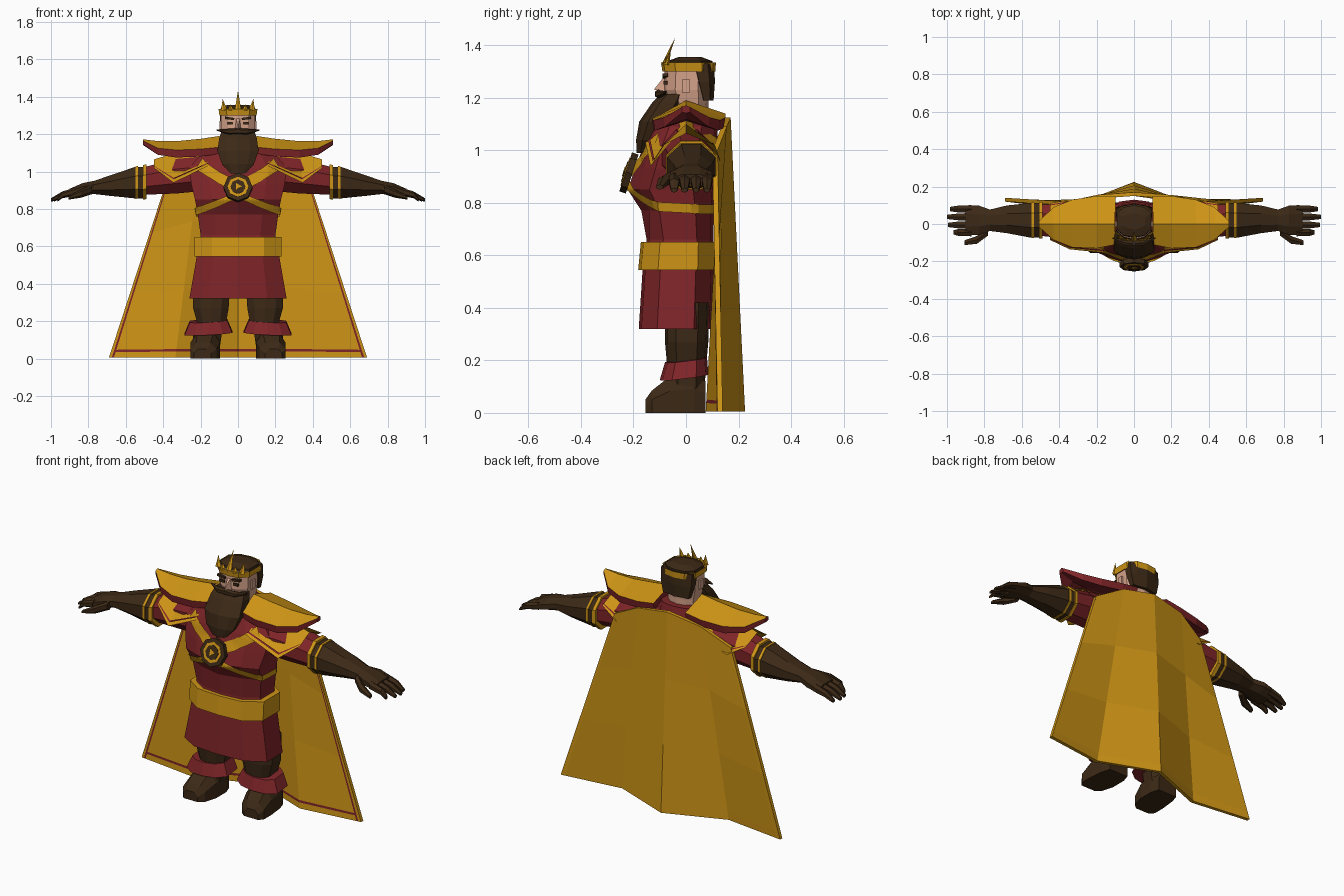
import bpy, bmesh, math
from mathutils import Vector, Matrix
from mathutils.bvhtree import BVHTree

if "Cube" in bpy.data.objects:
    bpy.data.objects.remove(bpy.data.objects["Cube"])


def material(name, r, g, b):
    m = bpy.data.materials.new(name)
    m.diffuse_color = (r, g, b, 1)
    m.use_nodes = True
    m.node_tree.nodes["Principled BSDF"].inputs["Base Color"].default_value = m.diffuse_color
    return m


GOLD = material("gold", .62, .30, .008)
RED = material("dark_red", .21, .018, .021)
BROWN = material("dark_brown", .045, .022, .008)
SKIN = material("skin", .66, .36, .25)


def build(name, verts, faces, mats, rule=None, mirror=False):
    """Mesh object; rule(face) gives the material index."""
    me = bpy.data.meshes.new(name)
    me.from_pydata([tuple(v) for v in verts], [], faces)
    for m in mats:
        me.materials.append(m)
    bm = bmesh.new()
    bm.from_mesh(me)
    bmesh.ops.recalc_face_normals(bm, faces=bm.faces)
    bm.normal_update()
    if rule:
        for f in bm.faces:
            f.material_index = rule(f)
    bm.to_mesh(me)
    bm.free()
    ob = bpy.data.objects.new(name, me)
    bpy.context.collection.objects.link(ob)
    if mirror:
        ob.modifiers.new("mirror", 'MIRROR').use_mirror_merge = False
    return ob


def loft(name, rings, mat, mirror=False, caps=True):
    n = len(rings[0])
    verts = [p for r in rings for p in r]
    faces = [(k * n + i, k * n + (i + 1) % n, (k + 1) * n + (i + 1) % n, (k + 1) * n + i)
             for k in range(len(rings) - 1) for i in range(n)]
    if caps:
        faces += [tuple(range(n)), tuple(range(len(verts) - n, len(verts)))]
    build(name, verts, faces, [mat], mirror=mirror)
    return verts, faces


def sec(z, w, yf, yb, ridge=.01, cx=0):
    """Ten-sided level section with a front crease."""
    d = yb - yf
    half = [(.6 * w, yf + ridge), (w, yf + .25 * d), (w, yf + .75 * d), (.6 * w, yb - .01)]
    pts = [(0, yf)] + half + [(0, yb)] + [(-x, y) for x, y in reversed(half)]
    return [(cx + x, y, z) for x, y in pts]


def oct_x(x, zc, yc, rz, ry, n=8):
    """Section across an arm running along x."""
    return [(x, yc + ry * math.cos(math.tau * (i + .5) / n), zc + rz * math.sin(math.tau * (i + .5) / n))
            for i in range(n)]


def box(name, c, s, mat, mirror=False, rot=0):
    m = Matrix.Translation(c) @ Matrix.Rotation(rot, 4, 'Y')
    v = [m @ Vector((x * s[0] / 2, y * s[1] / 2, z * s[2] / 2)) for x in (-1, 1) for y in (-1, 1) for z in (-1, 1)]
    f = [(0, 1, 3, 2), (4, 5, 7, 6), (0, 1, 5, 4), (2, 3, 7, 6), (0, 2, 6, 4), (1, 3, 7, 5)]
    build(name, v, f, [mat], mirror=mirror)


# Tunic with flared skirt and creased chest
tunic = loft("tunic", [sec(.32, .26, -.18, .10), sec(.55, .22, -.165, .105), sec(.66, .20, -.15, .105),
                       sec(.77, .215, -.17, .105, .03), sec(.85, .23, -.222, .11, .045),
                       sec(.93, .25, -.195, .12, .035), sec(1.02, .26, -.16, .12, .02),
                       sec(1.09, .2, -.125, .12), sec(1.13, .11, -.08, .11)], RED)
loft("belt", [sec(.545, .232, -.182, .12), sec(.65, .232, -.172, .12)], GOLD)
loft("collar", [sec(1.09, .13, -.12, .13), sec(1.14, .11, -.075, .12)], RED)

# Chest straps laid on the tunic surface
tree = BVHTree.FromPolygons([Vector(v) for v in tunic[0]], tunic[1])


def strap(name, path, width):
    verts, steps = [], 6
    for (a0, z0), (a1, z1) in zip(path, path[1:]):
        for s in range(steps + 1):
            t = s / steps
            a, z = math.radians(a0 + (a1 - a0) * t), z0 + (z1 - z0) * t
            d = Vector((math.sin(a), -math.cos(a), 0))
            for k in (-.5, -.25, 0, .25, .5):
                o = Vector((0, 0, z + k * width)) + d
                hit = tree.ray_cast(o, -d)[0]
                verts.append((hit or o - d * .8) + d * .011)
    faces = [(r * 5 + k, r * 5 + k + 1, r * 5 + k + 6, r * 5 + k + 5)
             for r in range(len(verts) // 5 - 1) for k in range(4)]
    build(name, verts, faces, [GOLD], mirror=True)


strap("upper_strap", [(0, .92), (30, .965), (62, 1.04)], .06)
strap("lower_strap", [(0, .875), (30, .83), (65, .785), (110, .775), (180, .775)], .036)


# Medallion: stacked octagonal plates, tilted with the chest
def disc(name, r, off, mat, n=8):
    m = Matrix.Translation((0, -.205, .91)) @ Matrix.Rotation(math.radians(72), 4, 'X')
    loft(name, [[m @ Vector((r * math.cos(math.tau * i / n), r * math.sin(math.tau * i / n), h))
                 for i in range(n)] for h in (0, off)], mat)


disc("medallion", .078, .026, BROWN)
disc("medallion_ring", .056, .029, GOLD)
disc("medallion_core", .040, .032, BROWN)
disc("medallion_gem", .022, .035, GOLD, 3)

# Legs, boots and flared boot cuffs
loft("trouser_leg", [sec(.16, .07, -.07, .075, cx=.14), sec(.27, .095, -.08, .085, cx=.145),
                     sec(.42, .1, -.08, .09, cx=.14)], BROWN, True)
loft("boot_shaft", [sec(.04, .07, -.06, .07, cx=.17), sec(.18, .08, -.07, .075, cx=.16)], BROWN, True)
foot = []
for y, w, h, dx in ((-.155, .045, .05, .02), (-.13, .07, .085, .015), (-.06, .08, .14, .005), (.03, .075, .15, 0), (.075, .06, .12, 0)):
    foot.append([(.17 + dx + x * w, y, z * h) for x, z in ((-1, 0), (1, 0), (1, .6), (.55, 1), (-.55, 1), (-1, .6))])
loft("foot", foot, BROWN, True)


def tilted(z, w, yf, yb):
    return [(x, y, z + (y + .1) * .12 + (x - .16) * -.05) for x, y, _ in sec(0, w, yf, yb, cx=.158)]


loft("boot_cuff", [tilted(.125, .128, -.1, .085), tilted(.19, .1, -.08, .08)], RED, True)

# Arms: sleeve, gold armlet, gauntlet, hand
loft("sleeve", [oct_x(.17, .99, 0, .1, .11), oct_x(.33, .975, .01, .1, .1), oct_x(.5, .95, .02, .08, .09)], RED, True)
loft("armlet_inner", [oct_x(.488, .945, .02, .1, .105), oct_x(.508, .943, .02, .1, .105)], GOLD, True)
loft("gauntlet", [oct_x(.505, .94, .02, .092, .1), oct_x(.555, .94, .02, .09, .1), oct_x(.68, .925, .025, .06, .08),
                  oct_x(.77, .915, .02, .038, .062), oct_x(.83, .905, .02, .036, .085),
                  oct_x(.9, .885, .02, .025, .085)], BROWN, True)
loft("armlet_outer", [oct_x(.535, .942, .02, .094, .104), oct_x(.547, .941, .02, .094, .104)], GOLD, True)
for i, (y, tip) in enumerate(((.08, .985), (.038, 1.0), (-.005, .995), (-.045, .965))):
    loft("finger_%d" % (i + 1), [oct_x(.87, .893, y, .022, .024, 6), oct_x(.94, .875, y, .018, .021, 6),
                                 oct_x(tip, .848, y, .009, .013, 6)], BROWN, True)
loft("thumb", [oct_x(.78, .905, -.04, .025, .025, 6), oct_x(.84, .882, -.085, .022, .024, 6),
               oct_x(.905, .86, -.1, .01, .015, 6)], BROWN, True)

# Shoulder pads draped over the sleeves, gold with a red line
pad = [((.16, -.155, 1.03), (.17, 0, 1.12), (.16, .13, 1.04)),
       ((.345, -.135, .94), (.33, 0, 1.10), (.345, .13, .96)),
       ((.45, -.085, 1.02), (.45, 0, 1.065), (.45, .11, 1.02))]


def draped(name, fr, lift, mats):
    """Bands across the pad between fractions of its slope."""
    verts, faces = [], []
    for side in (0, 2):
        for row in pad:
            r, e = Vector(row[1]), Vector(row[side])
            verts += [r.lerp(e, t) + Vector((0, -lift if side == 0 else lift, lift)) for t in fr]
    n = len(fr)
    for s in range(2):
        for k in range(2):
            for i in range(n - 1):
                a = s * 3 * n + k * n + i
                faces.append((a, a + 1, a + n + 1, a + n))
    build(name, verts, faces, mats, mirror=True)


draped("shoulder_pad", (0, 1), 0, [GOLD])
draped("shoulder_pad_line", (.86, .91), .004, [RED])

# Pauldrons: gold top, red rim and underside, pointed outside
top = [(.10, -.11, 1.13, 1.19, .15, 1.14), (.2, -.13, 1.12, 1.175, .15, 1.125),
       (.33, -.125, 1.115, 1.162, .13, 1.115), (.43, -.085, 1.125, 1.163, .09, 1.125), (.508, -.015, 1.165, 1.172, .015, 1.165)]
drop = (.035, .04, .04, .035, .02)
rings = []
for (x, yf, zf, zr, yb, zb), h in zip(top, drop):
    rings.append([(x, yf, zf), (x, 0, zr), (x, yb, zb), (x, yb * .95, zb - h), (x, 0, zr - h - .01), (x, yf * .95, zf - h)])
pv = [p for r in rings for p in r]
pf = [(k * 6 + i, k * 6 + (i + 1) % 6, k * 6 + 6 + (i + 1) % 6, k * 6 + 6 + i) for k in range(4) for i in range(6)]
pf += [tuple(range(6)), tuple(range(24, 30))]
build("pauldron", pv, pf, [GOLD, RED], lambda f: 0 if f.normal.z > .4 else 1, True)

# Folded cape with red trim lines on the inside
us = (-1, -.978, -.962, -.49, 0, .49, .962, .978, 1)
ts = (0, .33, .66, .958, .97, 1)
hi = [Vector(p) for p in ((0, .15, 1.125), (.2, .135, 1.09), (.365, .1, 1.0))]
lo = [Vector(p) for p in ((0, .205, .005), (.335, .075, .005), (.69, .12, .005))]


def cape_point(u, t, back):
    a = abs(u)
    i, f = (0, a / .49) if a <= .49 else (1, (a - .49) / .51)
    p = hi[i].lerp(hi[i + 1], f).lerp(lo[i].lerp(lo[i + 1], f), t)
    return (math.copysign(p.x, u), p.y + .02 * back, p.z)


nu, nt = len(us), len(ts)
cv = [cape_point(u, t, b) for b in (0, 1) for t in ts for u in us]
cf, red = [], set()
for b in (0, 1):
    for j in range(nt - 1):
        for i in range(nu - 1):
            if b == 0 and (i in (1, nu - 3) or (j == 3 and 0 < i < nu - 2)):
                red.add(len(cf))
            a = b * nu * nt + j * nu + i
            cf.append((a, a + 1, a + nu + 1, a + nu))
edge = [i for i in range(nu)] + [j * nu + nu - 1 for j in range(1, nt)]
edge += [(nt - 1) * nu + i for i in range(nu - 2, -1, -1)] + [j * nu for j in range(nt - 2, 0, -1)]
cf += [(a, b, b + nu * nt, a + nu * nt) for a, b in zip(edge, edge[1:] + edge[:1])]
build("cape", cv, cf, [GOLD, RED], lambda f: 1 if f.index in red else 0)

# Head, hair and beard
loft("head", [sec(1.08, .075, -.04, .085), sec(1.17, .08, -.06, .085), sec(1.23, .09, -.085, .09),
              sec(1.33, .09, -.08, .09)], SKIN)
loft("hair_back", [sec(1.19, .08, .055, .105), sec(1.26, .096, .03, .11), sec(1.33, .097, .01, .108)], BROWN)
loft("hair_top", [sec(1.305, .094, -.083, .1), sec(1.34, .092, -.07, .1), sec(1.355, .06, -.03, .06)], BROWN)
loft("beard", [sec(.99, .04, -.188, -.13), sec(1.04, .085, -.19, -.09), sec(1.11, .11, -.178, -.04),
               sec(1.18, .1, -.13, -.01), sec(1.215, .088, -.095, 0)], BROWN)
loft("moustache", [oct_x(0, 1.215, -.105, .018, .015, 6), oct_x(.05, 1.213, -.1, .016, .018, 6),
                   oct_x(.115, 1.222, -.075, .003, .004, 6)], BROWN, True)
build("nose", [(-.018, -.08, 1.22), (.018, -.08, 1.22), (0, -.122, 1.232), (-.009, -.08, 1.285), (.009, -.08, 1.285)],
      [(0, 1, 2), (0, 2, 3), (1, 2, 4), (2, 3, 4), (0, 1, 4, 3)], [SKIN])
box("eye", (.042, -.078, 1.258), (.03, .014, .014), BROWN, True)
box("eyebrow", (.045, -.079, 1.284), (.05, .02, .012), BROWN, True, math.radians(-8))
box("ear", (.092, .0, 1.245), (.014, .03, .05), SKIN, True)

# Crown band and spikes
loft("crown_band", [sec(1.3, .099, -.09, .112), sec(1.335, .104, -.095, .114)], GOLD, caps=False)


def spike(name, base, tip, mirror=False):
    x, y, z = base
    v = [(x - .018, y, z), (x, y - .01, z), (x + .018, y, z), (x, y + .01, z), tip]
    build(name, v, [(0, 1, 4), (1, 2, 4), (2, 3, 4), (3, 0, 4), (0, 1, 2, 3)], [GOLD], mirror=mirror)


spike("crown_front_spike", (0, -.085, 1.325), (0, -.04, 1.432))
spike("crown_side_spike", (.073, -.072, 1.325), (.082, -.058, 1.388), True)
spike("crown_small_spike", (.038, -.084, 1.325), (.04, -.075, 1.36), True)
